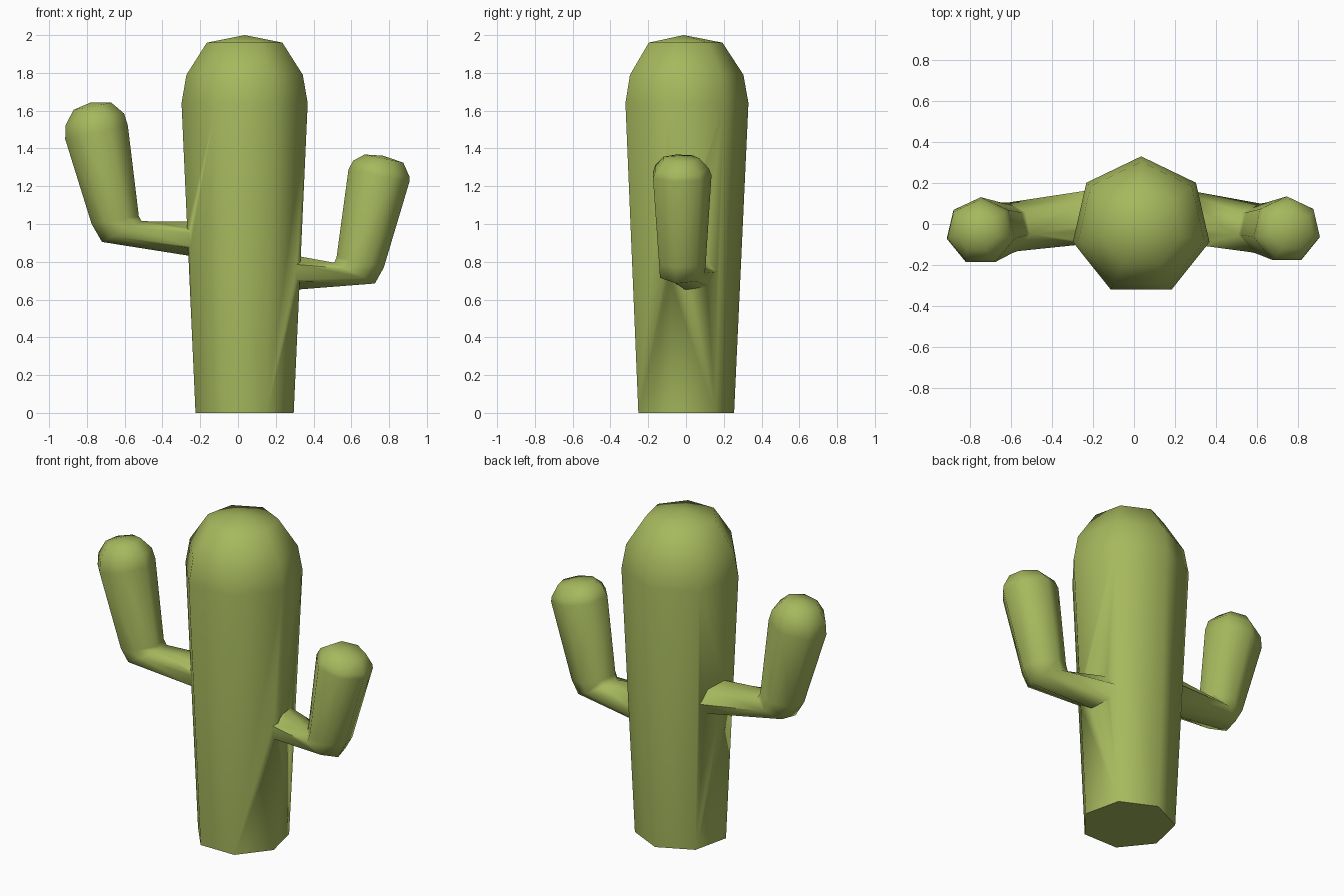
import bpy, bmesh, math
from mathutils import Vector

if "Cube" in bpy.data.objects:
    bpy.data.objects.remove(bpy.data.objects["Cube"])

SIDES = 7
green = bpy.data.materials.new("cactus green")
green.diffuse_color = (0.38, 0.48, 0.11, 1)
green.use_nodes = True
green.node_tree.nodes["Principled BSDF"].inputs["Base Color"].default_value = green.diffuse_color


def loft(name, rings, apex):
    """Loft seven-sided rings (left edge xz, right edge xz, centre y, y radius), closed by an apex."""
    bm = bmesh.new()
    loops = []
    for a, b, yc, ry in rings:
        a, b = Vector((a[0], 0, a[1])), Vector((b[0], 0, b[1]))
        mid, half = (a + b) / 2, (b - a) / 2 / 0.975
        loop = []
        for i in range(SIDES):
            t = 2 * math.pi * i / SIDES
            loop.append(bm.verts.new(mid + half * math.sin(t) + Vector((0, yc + ry * math.cos(t), 0))))
        loops.append(loop)
    for lo, hi in zip(loops, loops[1:]):
        for i in range(SIDES):
            j = (i + 1) % SIDES
            bm.faces.new((lo[i], lo[j], hi[j], hi[i]))
    bm.faces.new(loops[0])
    top = bm.verts.new(apex)
    for i in range(SIDES):
        bm.faces.new((loops[-1][i], loops[-1][(i + 1) % SIDES], top))
    bmesh.ops.recalc_face_normals(bm, faces=bm.faces)
    me = bpy.data.meshes.new(name)
    bm.to_mesh(me)
    bm.free()
    me.materials.append(green)
    ob = bpy.data.objects.new(name, me)
    bpy.context.collection.objects.link(ob)
    return ob


# trunk with rounded top
trunk = loft("cactus_body", [
    ((0.035 - w, z), (0.035 + w, z), -0.012, w / 0.975)
    for z, w in ((0, 0.26), (1.64, 0.334), (1.79, 0.308), (1.96, 0.2))], (0.035, -0.012, 2.0))

# higher left arm
left_arm = loft("left_arm", [
    ((-0.12, 0.81), (-0.12, 1.01), 0.04, 0.14),
    ((-0.72, 0.905), (-0.51, 1.015), -0.02, 0.125),
    ((-0.775, 1.0), (-0.525, 1.04), -0.025, 0.13),
    ((-0.915, 1.45), (-0.583, 1.52), -0.035, 0.166),
    ((-0.912, 1.525), (-0.603, 1.585), -0.035, 0.152),
    ((-0.87, 1.605), (-0.67, 1.642), -0.035, 0.1)], (-0.78, -0.035, 1.643))

# lower right arm
right_arm = loft("right_arm", [
    ((0.15, 0.64), (0.15, 0.86), 0.045, 0.14),
    ((0.725, 0.685), (0.51, 0.795), -0.025, 0.125),
    ((0.772, 0.77), (0.522, 0.825), -0.025, 0.13),
    ((0.908, 1.225), (0.585, 1.29), -0.028, 0.163),
    ((0.908, 1.25), (0.61, 1.335), -0.028, 0.15),
    ((0.875, 1.325), (0.67, 1.368), -0.028, 0.1)], (0.765, -0.028, 1.362))

# weld the arms into the trunk
for arm in (left_arm, right_arm):
    bpy.context.view_layer.objects.active = trunk
    mod = trunk.modifiers.new("join", 'BOOLEAN')
    mod.operation = 'UNION'
    mod.solver = 'EXACT'
    mod.object = arm
    bpy.ops.object.modifier_apply(modifier=mod.name)
    bpy.data.objects.remove(arm)

bpy.ops.object.select_all(action='DESELECT')
trunk.select_set(True)
bpy.context.view_layer.objects.active = trunk
bpy.ops.object.shade_smooth_by_angle(angle=math.radians(75))
